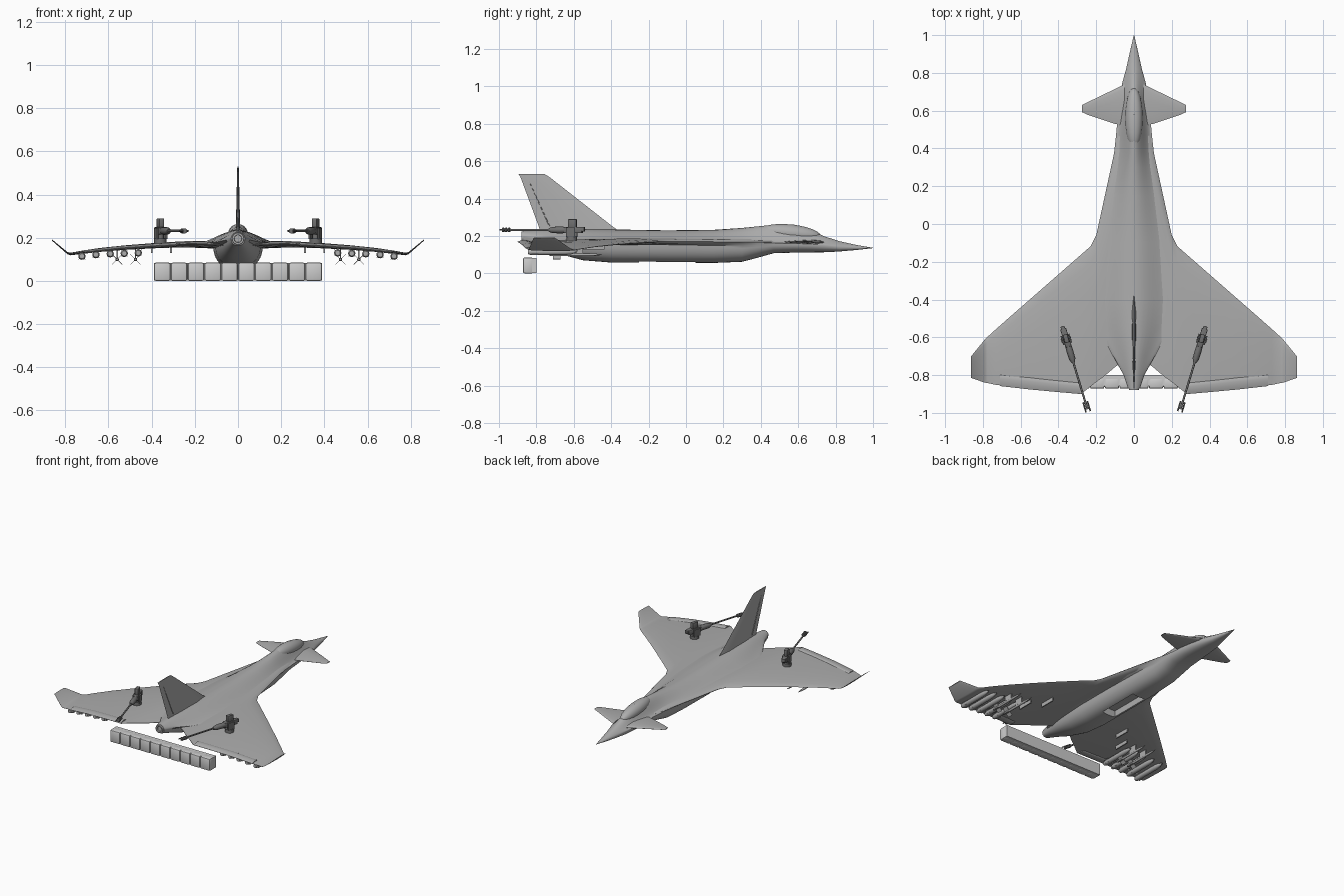
import bpy, bmesh, math
from mathutils import Vector

if "Cube" in bpy.data.objects:
    bpy.data.objects.remove(bpy.data.objects["Cube"])

mats = {}
for mname, g in (("airframe_grey", .42), ("gunmetal", .16)):
    mats[mname] = bpy.data.materials.new(mname)
    mats[mname].diffuse_color = (g, g, g, 1)
paint = mats["airframe_grey"]  # current paint for new parts


def finish(name, bm, smooth=True, mirror=False):
    bmesh.ops.recalc_face_normals(bm, faces=bm.faces)
    me = bpy.data.meshes.new(name)
    bm.to_mesh(me)
    bm.free()
    if paint:
        me.materials.append(paint)
    ob = bpy.data.objects.new(name, me)
    bpy.context.collection.objects.link(ob)
    if mirror:
        ob.modifiers.new("mirror", 'MIRROR')
    if smooth:
        bpy.ops.object.select_all(action='DESELECT')
        ob.select_set(True)
        bpy.context.view_layer.objects.active = ob
        bpy.ops.object.shade_smooth_by_angle(angle=math.radians(35))
    return ob


def loft(name, rings, mirror=False):
    bm = bmesh.new()
    vs = [[bm.verts.new(p) for p in r] for r in rings]
    n = len(rings[0])
    for a, b in zip(vs, vs[1:]):
        for i in range(n):
            bm.faces.new((a[i], a[(i + 1) % n], b[(i + 1) % n], b[i]))
    bm.faces.new(vs[0])
    bm.faces.new(vs[-1])
    return finish(name, bm, True, mirror)


def lathe(name, p0, p1, prof, n=12):
    """Round part along p0-p1; prof = (fraction, radius) pairs."""
    p0, p1 = Vector(p0), Vector(p1)
    d = (p1 - p0).normalized()
    u = d.cross(Vector((0, 0, 1)))
    u = u.normalized() if u.length > 1e-4 else Vector((1, 0, 0))
    v = d.cross(u)
    ang = [2 * math.pi * i / n for i in range(n)]
    return loft(name, [[p0.lerp(p1, f) + r * (u * math.cos(a) + v * math.sin(a)) for a in ang]
                       for f, r in prof])


def rod(name, p0, p1, r, n=12):
    return lathe(name, p0, p1, [(0, r), (1, r)], n)


def box(name, loc, size, rot=(0, 0, 0), bevel=0):
    bm = bmesh.new()
    bmesh.ops.create_cube(bm, size=1)
    bmesh.ops.scale(bm, vec=size, verts=bm.verts)
    if bevel:
        bmesh.ops.bevel(bm, geom=bm.edges[:], offset=bevel, segments=2, affect='EDGES', profile=0.5)
    ob = finish(name, bm, bevel > 0)
    ob.location, ob.rotation_euler = loc, rot
    return ob


def foil(sections, name):
    """Mirrored wing surface; sections = (x, y_lead, y_trail, z, thickness)."""
    shape = [(0, .0), (.03, .4), (.12, .75), (.35, 1), (.65, .75), (.9, .35), (1, .08)]
    rings = []
    for x, yl, yt, z, t in sections:
        up = [(x, yl + (yt - yl) * s, z + t / 2 * h) for s, h in shape]
        lo = [(x, yl + (yt - yl) * s, z - t / 2 * h) for s, h in shape[:0:-1]]
        rings.append(up + lo)
    return loft(name, rings, True)


# Fuselage: stations (y, lower half width, upper half width, top, mid, bottom)
stations = [(1.0, .001, .001, .137, .136, .135), (.91, .022, .022, .152, .137, .125),
            (.82, .042, .042, .172, .14, .117), (.74, .064, .064, .198, .15, .113),
            (.66, .076, .076, .234, .157, .112), (.58, .085, .085, .26, .16, .111),
            (.47, .095, .095, .26, .162, .108), (.38, .1, .105, .251, .165, .083),
            (.3, .104, .12, .243, .167, .062), (.15, .11, .152, .233, .17, .056),
            (-.1, .115, .2, .23, .172, .056), (-.4, .115, .21, .235, .172, .058),
            (-.55, .105, .185, .237, .172, .07), (-.7, .078, .11, .236, .178, .11),
            (-.8, .05, .055, .231, .19, .145), (-.87, .032, .032, .226, .196, .166)]
rings = []
for y, wl, wu, zt, zm, zb in stations:
    bell = max(0, min(1, (.85 - y) / .2, (y + .85) / .2))  # flared blend into the wing
    ring = []
    for i in range(48):
        a = 2 * math.pi * i / 48
        c, s = math.cos(a), math.sin(a)
        if i <= 24:
            h = s * (1 - bell) + (.5 + .5 * math.cos(math.pi * c)) * bell
            ring.append((wu * c, y, zm + (zt - zm) * h))
        else:
            ring.append((math.copysign(abs(c) ** .75 * wl, c), y, zm - (zm - zb) * abs(s) ** .85))
    rings.append(ring)
body = loft("fuselage", rings)

# Belly bay recess
cutter = box("bay_cutter", (0, -.1, .055), (.1, .3, .1))
cutter.hide_render = True
cutter.hide_viewport = True
cut = body.modifiers.new("bay", 'BOOLEAN')
cut.object, cut.solver = cutter, 'EXACT'

# Canopy and tail nozzle
lathe("canopy", (0, .72, .198), (0, .40, .231),
      [(.5 - .5 * math.cos(math.pi * i / 12), .001 + .046 * math.sin(math.pi * i / 12)) for i in range(13)], 24)
lathe("nozzle", (0, -.84, .196), (0, -.89, .196), [(0, .031), (.8, .027), (.8, .018), (.2, .014)], 20)

# Strakes and wings with raised tips
foil([(0, .62, -.70, .166, .04), (.06, .55, -.73, .166, .04), (.1, .40, -.757, .168, .036), (.15, .17, -.80, .169, .034),
      (.2, -.06, -.837, .170, .032), (.23, -.118, -.86, .170, .03), (.28, -.162, -.9, .169, .027),
      (.4, -.267, -.888, .163, .024), (.52, -.372, -.875, .155, .021), (.64, -.477, -.86, .144, .018),
      (.73, -.556, -.852, .132, .015), (.775, -.597, -.842, .125, .012), (.79, -.612, -.84, .129, .01),
      (.862, -.70, -.815, .19, .006)], "wings")
foil([(.285, -.84, -.9, .169, .02), (.4, -.828, -.89, .163, .019), (.55, -.812, -.876, .153, .018),
      (.71, -.797, -.858, .135, .015)], "elevons")

# Foreplanes
foil([(.05, .74, .52, .168, .022), (.1, .715, .53, .168, .018), (.245, .645, .578, .17, .008),
      (.275, .63, .592, .17, .005)], "foreplanes")


# Vertical fin and rudder seam
def fin_ring(z, yl, yt, t):
    half = [(t, yl - (yl - yt) * .25), (t * .8, yl - (yl - yt) * .7)]
    return ([(0, yl, z)] + [(x, y, z) for x, y in half] + [(0, yt, z)]
            + [(-x, y, z) for x, y in half[::-1]])


loft("tail_fin", [fin_ring(.215, -.34, -.775, .013), fin_ring(.245, -.385, -.785, .01),
                  fin_ring(.515, -.73, -.885, .004), fin_ring(.53, -.755, -.895, .003)])
loft("rudder_seam", [fin_ring(.25, -.725, -.733, .0085), fin_ring(.49, -.835, -.84, .004)])


def missile(name, x, y0, y1, z, r, fin):
    L = y1 - y0
    lathe(name, (x, y0, z), (x, y1, z), [(0, r * .7), (.06, r), (.75, r), (.88, r * .75), (.97, r * .3), (1, .001)])
    for a in (45, 135):
        box(name + "_fins", (x, y0 + L * .14, z), (fin * 2, L * .14, .002), (0, math.radians(a), 0))


# Row of launch cells under the tail, left in default grey
paint = None
box("cell_rack", (0, -.829, .0425), (.776, .058, .081))
for i in range(10):
    box("launch_cell", (-.351 + i * .078, -.8445, .0425), (.076, .055, .085), bevel=.009)

for s in (1, -1):
    paint = mats["airframe_grey"]
    # Outer missiles and their pylons
    for x, z in ((.462, .130), (.527, .128), (.592, .126), (.658, .122), (.723, .115)):
        missile("missile", s * x, -.845, -.58, z, .017, .022)
        box("missile_pylon", (s * x, -.71, z + .01), (.007, .12, .02))
    # Small finned missiles ahead
    for x in (.475, .56):
        missile("light_missile", s * x, -.73, -.45, .1, .008, .034)
        box("light_pylon", (s * x, -.58, .125), (.006, .06, .046))
    # Inner bare pylons
    for x, y in ((.31, -.49), (.4, -.6)):
        box("bare_pylon", (s * x, y, .144), (.008, .11, .03))

    # Gun turret on each wing
    paint = mats["gunmetal"]
    a, e = Vector((s * .378, -.545, .232)), Vector((s * .245, -.985, .232))
    at = lambda f, dz=0: a.lerp(e, f) + Vector((0, 0, dz))
    yaw = math.atan2(-(e - a).x, (e - a).y) + math.pi
    across = Vector((math.cos(yaw), math.sin(yaw), 0))
    rod("turret_base", (s * .36, -.61, .17), (s * .36, -.61, .197), .028, 20)
    rod("turret_post", (s * .36, -.61, .19), (s * .36, -.61, .23), .016)
    for k in (-.021, .021):
        box("turret_yoke", at(.15, -.012) + across * k, (.007, .05, .05), (0, 0, yaw))
    box("gun_breech", at(.13), (.032, .1, .034), (0, 0, yaw), .004)
    box("gun_tail", at(.03, .004), (.022, .035, .024), (0, 0, yaw), .003)
    box("ammo_box", at(.14, .035), (.024, .045, .045), (0, 0, yaw), .003)
    lathe("gun_sleeve", at(.2), at(.43), [(0, .016), (.35, .018), (.8, .017), (1, .009)])
    rod("gun_barrel", at(.4), at(.98), .0055)
    for f in (.9, .935, .97):
        rod("muzzle_ring", at(f), at(f + .02), .012)
    for k in (-.012, .012):
        rod("muzzle_prong", at(.9) + across * k, at(1.02) + across * k, .004, 8)

for m in bpy.data.materials:
    if m.users and not m.is_grease_pencil:
        m.use_nodes = True
        m.node_tree.nodes["Principled BSDF"].inputs["Base Color"].default_value = m.diffuse_color
